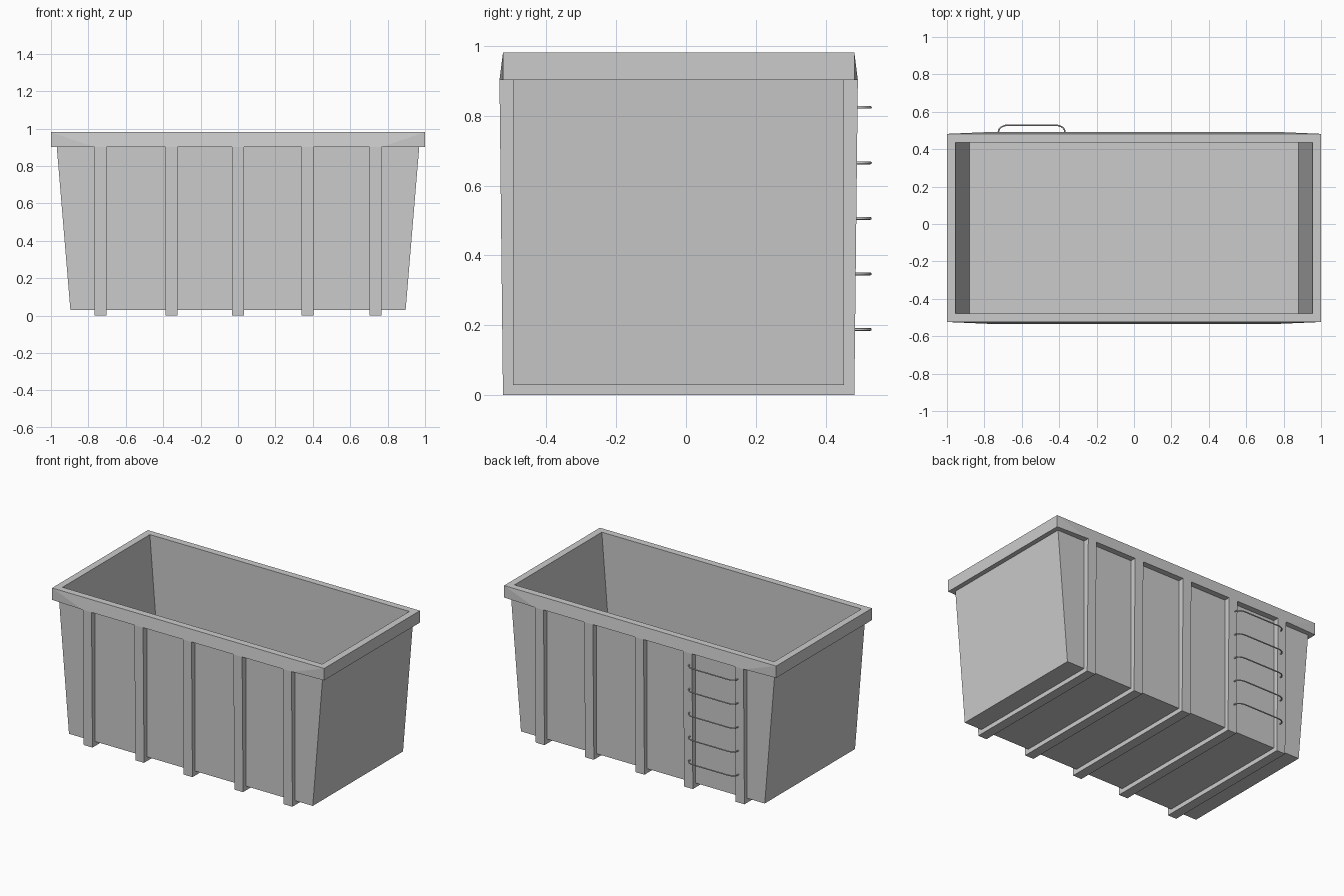
import bpy, bmesh, math

if "Cube" in bpy.data.objects:
    bpy.data.objects.remove(bpy.data.objects["Cube"])

YC = -0.021          # the tub sits slightly forward because of the rungs
Z_BASE, Z_LIP, Z_TOP = 0.029, 0.902, 0.981


def finish(bm, name):
    bmesh.ops.recalc_face_normals(bm, faces=bm.faces)
    me = bpy.data.meshes.new(name)
    bm.to_mesh(me)
    bm.free()
    ob = bpy.data.objects.new(name, me)
    bpy.context.collection.objects.link(ob)
    return ob


def rect(bm, x, hy, z):
    """Four corner vertices, running front-left, front-right, back-right, back-left."""
    return [bm.verts.new((sx * x, YC + sy * hy, z))
            for sx, sy in ((-1, -1), (1, -1), (1, 1), (-1, 1))]


def bridge(bm, a, b):
    for i in range(4):
        j = (i + 1) % 4
        bm.faces.new((a[i], a[j], b[j], b[i]))


# Tapered open tub with walls, floor and overhanging rim
bm = bmesh.new()
base = rect(bm, 0.896, 0.474, Z_BASE)
neck = rect(bm, 0.969, 0.474, Z_LIP)
lip = rect(bm, 1.0, 0.503, Z_LIP)
top = rect(bm, 1.0, 0.503, Z_TOP)
mouth = rect(bm, 0.954, 0.458, Z_TOP)
floor = rect(bm, 0.879, 0.458, 0.05)
bulge = rect(bm, 0.77, 0.513, Z_LIP)   # lower rim edge bows out on the long sides
bm.faces.new(base)
bm.faces.new(floor)
bridge(bm, base, neck)
bridge(bm, top, mouth)
bridge(bm, mouth, floor)
for i, j in ((0, 1), (2, 3)):          # long sides of the rim
    bm.faces.new((neck[i], neck[j], lip[j], bulge[j], bulge[i], lip[i]))
    bm.faces.new((top[i], lip[i], bulge[i]))
    bm.faces.new((top[i], bulge[i], bulge[j], top[j]))
    bm.faces.new((top[j], bulge[j], lip[j]))
for i, j in ((1, 2), (3, 0)):          # short ends of the rim
    bm.faces.new((neck[i], neck[j], lip[j], lip[i]))
    bm.faces.new((lip[i], lip[j], top[j], top[i]))
finish(bm, "container_body")

# U-shaped ribs wrapping the front, underside and back
half = [(0.474, Z_LIP), (0.513, Z_LIP), (0.503, 0.0)]
profile = ([(YC + y, z) for y, z in half] + [(YC - y, z) for y, z in reversed(half)]
           + [(YC - 0.474, Z_BASE), (YC + 0.474, Z_BASE)])
for n, x in enumerate((-0.735, -0.356, 0.0, 0.372, 0.735)):
    bm = bmesh.new()
    face = bm.faces.new([bm.verts.new((x - 0.032, y, z)) for y, z in profile])
    ext = bmesh.ops.extrude_face_region(bm, geom=[face])
    new = [v for v in ext["geom"] if isinstance(v, bmesh.types.BMVert)]
    bmesh.ops.translate(bm, verts=new, vec=(0.064, 0, 0))
    finish(bm, f"rib_{n + 1}")

# Bent ladder rungs between the two back-left ribs
XL, XR, RX, RY, Y_OUT = -0.725, -0.369, 0.05, 0.036, 0.528
arc = [(RX * (1 - math.cos(a)), Y_OUT - RY + RY * math.sin(a))
       for a in (k * math.pi / 12 for k in range(7))]
path = ([(XL, 0.478)] + [(XL + dx, y) for dx, y in arc]
        + [(XR - dx, y) for dx, y in reversed(arc)] + [(XR, 0.478)])
for n in range(5):
    cu = bpy.data.curves.new(f"ladder_rung_{n + 1}", 'CURVE')
    cu.dimensions = '3D'
    cu.bevel_depth = 0.004
    cu.bevel_resolution = 2
    cu.use_fill_caps = True
    sp = cu.splines.new('POLY')
    sp.points.add(len(path) - 1)
    for p, (x, y) in zip(sp.points, path):
        p.co = (x, y, 0.188 + 0.159 * n, 1)
    sp.use_smooth = True
    ob = bpy.data.objects.new(f"ladder_rung_{n + 1}", cu)
    bpy.context.collection.objects.link(ob)
